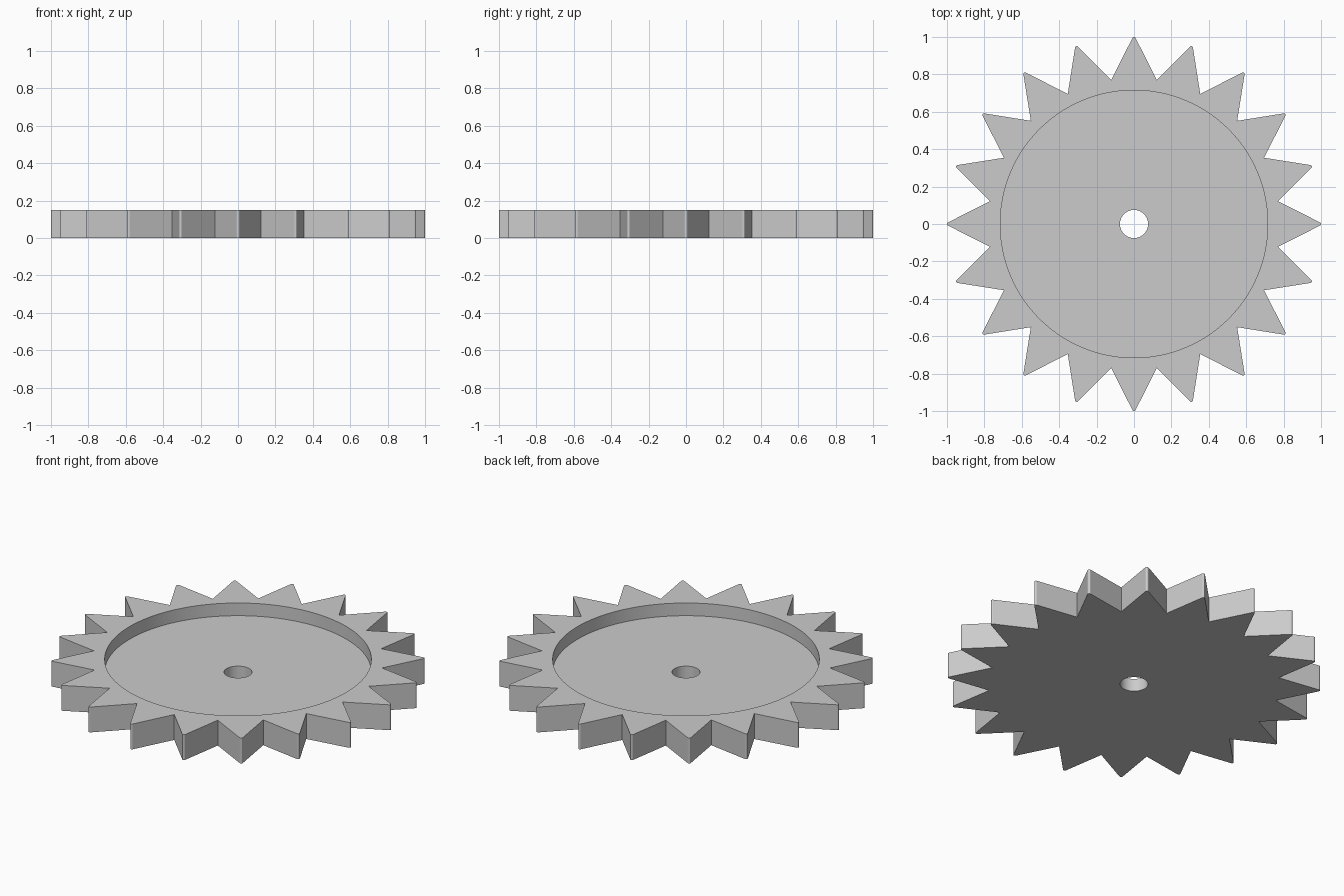
import bpy
import bmesh
from math import cos, sin, radians

TEETH = 20
THICKNESS = 0.15
ROOT_RADIUS = 0.78
TIP_ROUND = 0.009      # radius of the small rounding on each tooth tip
RECESS_RADIUS = 0.715
RECESS_FLOOR = 0.075
BORE_RADIUS = 0.075

cube = bpy.data.objects.get("Cube")
if cube:
    bpy.data.objects.remove(cube, do_unlink=True)

# Plain grey material
grey = bpy.data.materials.new("plain grey")
grey.use_nodes = True
colour = (0.6, 0.6, 0.6, 1)
grey.diffuse_color = colour
grey.node_tree.nodes["Principled BSDF"].inputs["Base Color"].default_value = colour


def prism(name, outline, bottom, top):
    """Extrude a closed 2D outline into a solid."""
    bm = bmesh.new()
    face = bm.faces.new([bm.verts.new((x, y, bottom)) for x, y in outline])
    raised = bmesh.ops.extrude_face_region(bm, geom=[face], use_keep_orig=True)
    verts = [v for v in raised["geom"] if isinstance(v, bmesh.types.BMVert)]
    bmesh.ops.translate(bm, verts=verts, vec=(0, 0, top - bottom))
    bmesh.ops.recalc_face_normals(bm, faces=bm.faces)
    mesh = bpy.data.meshes.new(name)
    bm.to_mesh(mesh)
    bm.free()
    mesh.materials.append(grey)
    obj = bpy.data.objects.new(name, mesh)
    bpy.context.collection.objects.link(obj)
    return obj


def polar(radius, degrees):
    return radius * cos(radians(degrees)), radius * sin(radians(degrees))


def circle(radius, sides):
    return [polar(radius, 360 * i / sides) for i in range(sides)]


# Toothed outline: one valley corner, then a rounded tip, per tooth
outline = []
step = 360 / TEETH
for i in range(TEETH):
    angle = i * step
    outline.append(polar(ROOT_RADIUS, angle - step / 2))
    cx, cy = polar(1 - TIP_ROUND, angle)
    for turn in (-63, -31.5, 0, 31.5, 63):
        dx, dy = polar(TIP_ROUND, angle + turn)
        outline.append((cx + dx, cy + dy))

wheel = prism("toothed_wheel", outline, 0, THICKNESS)

# Round recess in the top and the central bore
cutters = [
    prism("recess_cutter", circle(RECESS_RADIUS, 128), RECESS_FLOOR, THICKNESS + 0.1),
    prism("bore_cutter", circle(BORE_RADIUS, 64), -0.1, THICKNESS + 0.2),
]
bpy.ops.object.select_all(action="DESELECT")
bpy.context.view_layer.objects.active = wheel
wheel.select_set(True)
for cutter in cutters:
    cutter.hide_render = True
    cut = wheel.modifiers.new(cutter.name, "BOOLEAN")
    cut.operation = "DIFFERENCE"
    cut.solver = "EXACT"
    cut.object = cutter
    bpy.ops.object.modifier_apply(modifier=cut.name)
    bpy.data.objects.remove(cutter, do_unlink=True)

# Smooth round walls, crisp teeth
bpy.ops.object.shade_smooth_by_angle(angle=radians(12))
